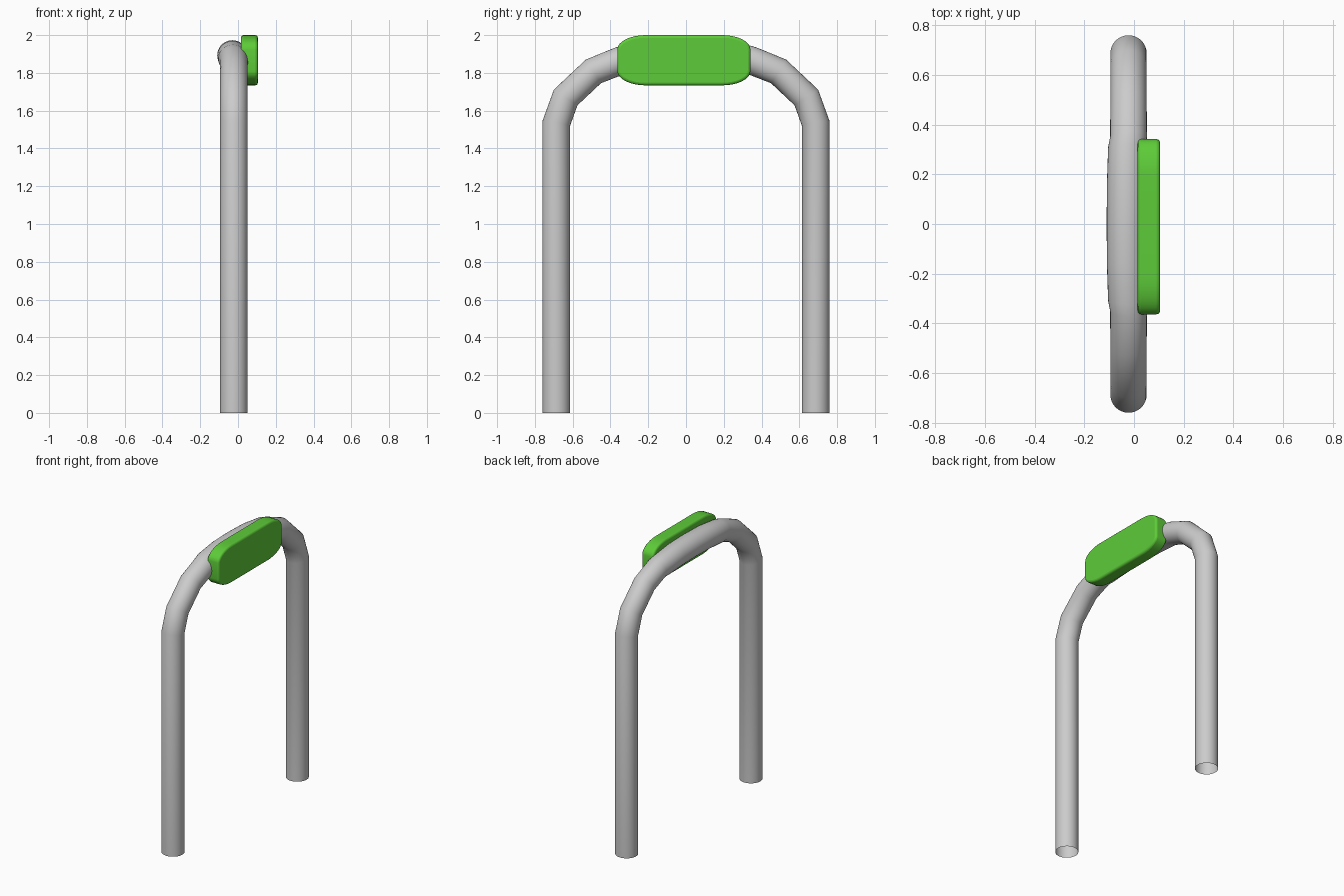
import bpy, bmesh, math
from mathutils import Vector

if "Cube" in bpy.data.objects:
    bpy.data.objects.remove(bpy.data.objects["Cube"])


def add_object(name, bm):
    mesh = bpy.data.meshes.new(name)
    bm.to_mesh(mesh)
    bm.free()
    obj = bpy.data.objects.new(name, mesh)
    bpy.context.collection.objects.link(obj)
    bpy.ops.object.select_all(action='DESELECT')
    obj.select_set(True)
    bpy.context.view_layer.objects.active = obj
    return obj


# Bent tube frame: half path as (x, y, z, radius), mirrored in y
half = [(-0.022, 0.686, 0.0, 0.073), (-0.022, 0.686, 1.535, 0.073),
        (-0.022, 0.637, 1.67, 0.073), (-0.022, 0.49, 1.808, 0.073),
        (-0.022, 0.35, 1.864, 0.074), (-0.027, 0.31, 1.873, 0.077),
        (-0.029, 0.16, 1.889, 0.080)]
path = half + [(-0.030, 0.0, 1.893, 0.080)] + [(x, -y, z, r) for x, y, z, r in reversed(half)]
SIDES = 32
bm = bmesh.new()
rings = []
for i, (x, y, z, r) in enumerate(path):
    p = Vector((x, y, z))
    a = Vector(path[max(i - 1, 0)][:3])
    b = Vector(path[min(i + 1, len(path) - 1)][:3])
    d_in = (p - a).normalized() if i else (b - p).normalized()
    d_out = (b - p).normalized() if i < len(path) - 1 else d_in
    tangent = (d_in + d_out).normalized()
    side = Vector((1, 0, 0))
    normal = tangent.cross(side).normalized()
    miter = 1 / max(tangent.dot(d_in), 0.5)
    rings.append([bm.verts.new(p + side * r * math.cos(t) + normal * r * miter * math.sin(t))
                  for t in (math.tau * k / SIDES for k in range(SIDES))])
for r0, r1 in zip(rings, rings[1:]):
    for k in range(SIDES):
        n = (k + 1) % SIDES
        bm.faces.new((r0[k], r0[n], r1[n], r1[k]))
bmesh.ops.recalc_face_normals(bm, faces=bm.faces)
add_object("tube_frame", bm)
bpy.ops.object.shade_smooth_by_angle(angle=math.radians(50))

# Green pad: extruded plate with long elliptical corners
HALF_Y, HALF_Z, CORNER_Y, CORNER_Z = 0.352, 0.133, 0.15, 0.075
bm = bmesh.new()
outline = []
for q, (sy, sz) in enumerate([(1, 1), (-1, 1), (-1, -1), (1, -1)]):
    for k in range(9):
        t = math.pi / 2 * (q + k / 8)
        outline.append(bm.verts.new((0.015,
                                     -0.011 + sy * (HALF_Y - CORNER_Y) + CORNER_Y * math.cos(t),
                                     1.867 + sz * (HALF_Z - CORNER_Z) + CORNER_Z * math.sin(t))))
back = bm.faces.new(outline)
ext = bmesh.ops.extrude_face_region(bm, geom=[back], use_keep_orig=True)
bmesh.ops.translate(bm, vec=(0.09, 0, 0),
                    verts=[v for v in ext["geom"] if isinstance(v, bmesh.types.BMVert)])
bmesh.ops.recalc_face_normals(bm, faces=bm.faces)
pad = add_object("pad", bm)
bevel = pad.modifiers.new("soft_edges", 'BEVEL')
bevel.width = 0.014
bevel.segments = 3
bevel.limit_method = 'ANGLE'
bevel.angle_limit = math.radians(50)
bpy.ops.object.shade_smooth_by_angle(angle=math.radians(40))

green = bpy.data.materials.new("green")
green.diffuse_color = (0.11, 0.6, 0.04, 1)
green.use_nodes = True
green.node_tree.nodes["Principled BSDF"].inputs["Base Color"].default_value = green.diffuse_color
pad.data.materials.append(green)
